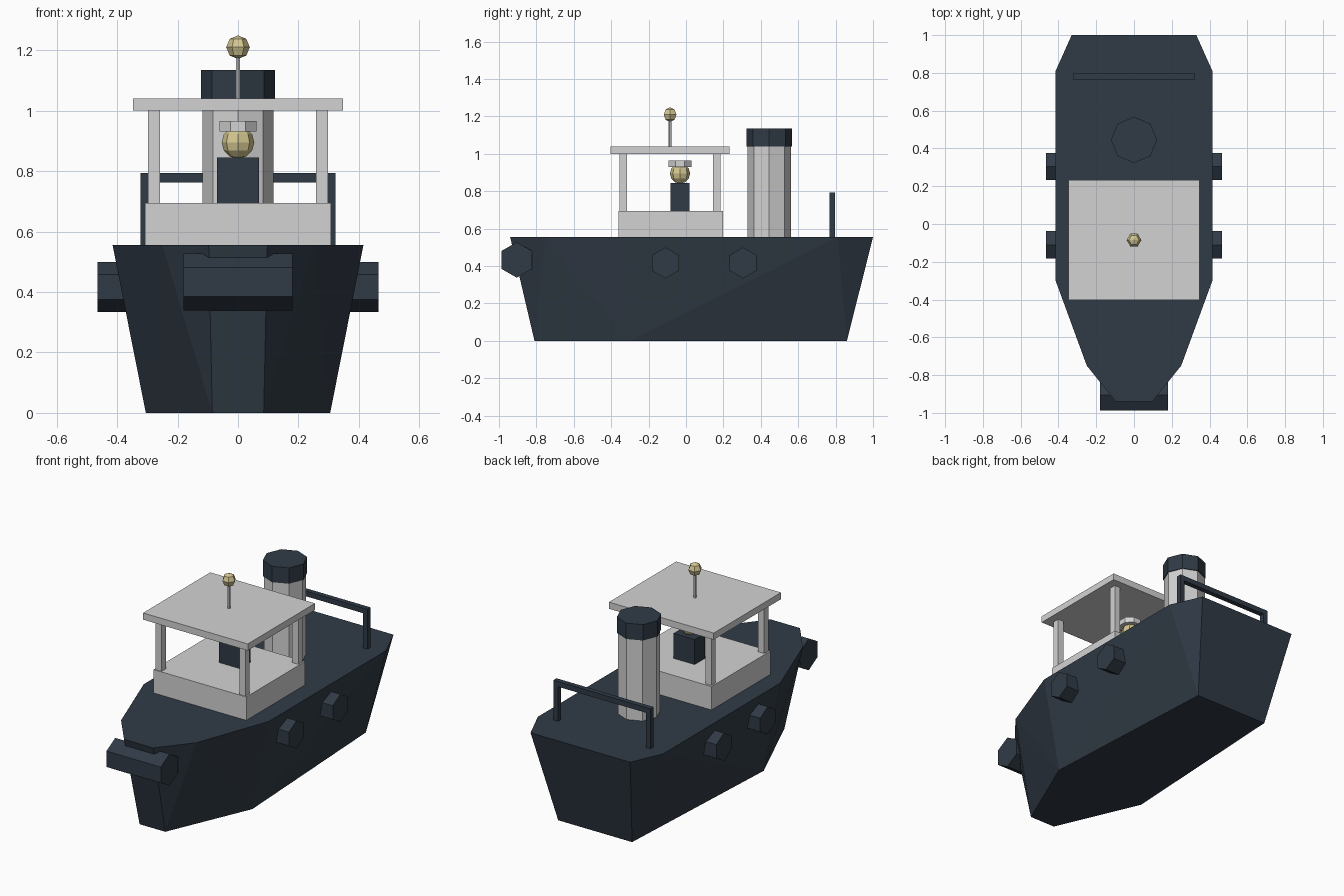
import bpy, bmesh
from math import pi
from mathutils import Matrix, Vector

cube = bpy.data.objects.get("Cube")
if cube:
    bpy.data.objects.remove(cube, do_unlink=True)


def material(name, rgb):
    m = bpy.data.materials.new(name)
    m.use_nodes = True
    m.diffuse_color = (*rgb, 1)
    m.node_tree.nodes["Principled BSDF"].inputs["Base Color"].default_value = (*rgb, 1)
    return m


NAVY = material("dark navy", (0.03, 0.043, 0.061))
GREY = material("light grey", (0.65, 0.65, 0.65))
BRASS = material("pale brass", (0.66, 0.57, 0.28))


def finish(name, bm, mat):
    bmesh.ops.recalc_face_normals(bm, faces=bm.faces)
    mesh = bpy.data.meshes.new(name)
    bm.to_mesh(mesh)
    bm.free()
    mesh.materials.append(mat)
    obj = bpy.data.objects.new(name, mesh)
    bpy.context.collection.objects.link(obj)
    return obj


def box(name, lo, hi, mat):
    lo, hi = Vector(lo), Vector(hi)
    bm = bmesh.new()
    bmesh.ops.create_cube(bm, size=1, matrix=Matrix.Translation((lo + hi) / 2)
                          @ Matrix.Diagonal((*(hi - lo), 1)))
    return finish(name, bm, mat)


def prism(name, centre, radius, length, sides, mat, axis="Z", spin=0):
    turn = Matrix.Rotation(pi / 2, 4, "Y") if axis == "X" else Matrix.Identity(4)
    bm = bmesh.new()
    bmesh.ops.create_cone(bm, cap_ends=True, segments=sides, radius1=radius,
                          radius2=radius, depth=length,
                          matrix=Matrix.Translation(centre) @ turn @ Matrix.Rotation(spin, 4, "Z"))
    return finish(name, bm, mat)


def ball(name, centre, radius, segments, rings, mat):
    bm = bmesh.new()
    bmesh.ops.create_uvsphere(bm, u_segments=segments, v_segments=rings, radius=radius,
                              matrix=Matrix.Translation(centre) @ Matrix.Rotation(pi / 2, 4, "Z"))
    return finish(name, bm, mat)


# Hull: faceted shell between the deck outline and the smaller keel outline
DECK = 0.555
deck = [(0.33, 1.0), (0.415, 0.81), (0.415, -0.3), (0.25, -0.75), (0.097, -0.94)]
keel = [(0.245, 0.86), (0.305, -0.3), (0.085, -0.81)]
bm = bmesh.new()
for outline, z in ((deck, DECK), (keel, 0)):
    for x, y in outline:
        for side in (-1, 1):
            bm.verts.new((side * x, y, z))
bmesh.ops.convex_hull(bm, input=bm.verts)
bmesh.ops.dissolve_limit(bm, angle_limit=0.005, verts=bm.verts, edges=bm.edges)
finish("hull", bm, NAVY)

# Bow and side fenders
prism("bow_fender", (0, -0.905, 0.433), 0.095, 0.36, 6, NAVY, "X", pi / 2)
for side, label in ((1, "left"), (-1, "right")):
    for y, place in ((-0.11, "front"), (0.305, "rear")):
        prism(f"{label}_{place}_fender", (side * 0.4, y, 0.417), 0.083, 0.13, 6,
              NAVY, "X", pi / 2)

# Wheelhouse
box("cabin_base", (-0.307, -0.36, DECK), (0.307, 0.197, 0.695), GREY)
for side, label in ((1, "left"), (-1, "right")):
    for y, place in ((-0.335, "front"), (0.165, "rear")):
        x = side * 0.278
        box(f"{label}_{place}_cabin_post", (x - 0.02, y - 0.02, 0.69),
            (x + 0.02, y + 0.02, 1.01), GREY)
box("cabin_roof", (-0.347, -0.403, 1.0), (0.347, 0.233, 1.04), GREY)

# Mast and its lamp
prism("mast", (0, -0.085, 1.11), 0.008, 0.16, 6, GREY)
ball("mast_lamp", (0, -0.085, 1.21), 0.039, 6, 4, BRASS)

# Helmsman
box("helmsman_body", (-0.07, -0.082, 0.69), (0.07, 0.018, 0.845), NAVY)
ball("helmsman_head", (0, -0.032, 0.895), 0.054, 8, 6, BRASS)
prism("helmsman_cap", (0, -0.032, 0.948), 0.066, 0.034, 8, GREY, spin=pi / 8)

# Funnel
prism("funnel", (0, 0.445, 0.8), 0.117, 0.5, 8, GREY)
prism("funnel_cap", (0, 0.445, 1.087), 0.122, 0.095, 8, NAVY)

# Stern rail
box("stern_rail", (-0.322, 0.766, 0.763), (0.322, 0.796, 0.794), NAVY)
for side, label in ((1, "left"), (-1, "right")):
    x = side * 0.307
    box(f"{label}_rail_post", (x - 0.015, 0.766, DECK - 0.01), (x + 0.015, 0.796, 0.78), NAVY)
